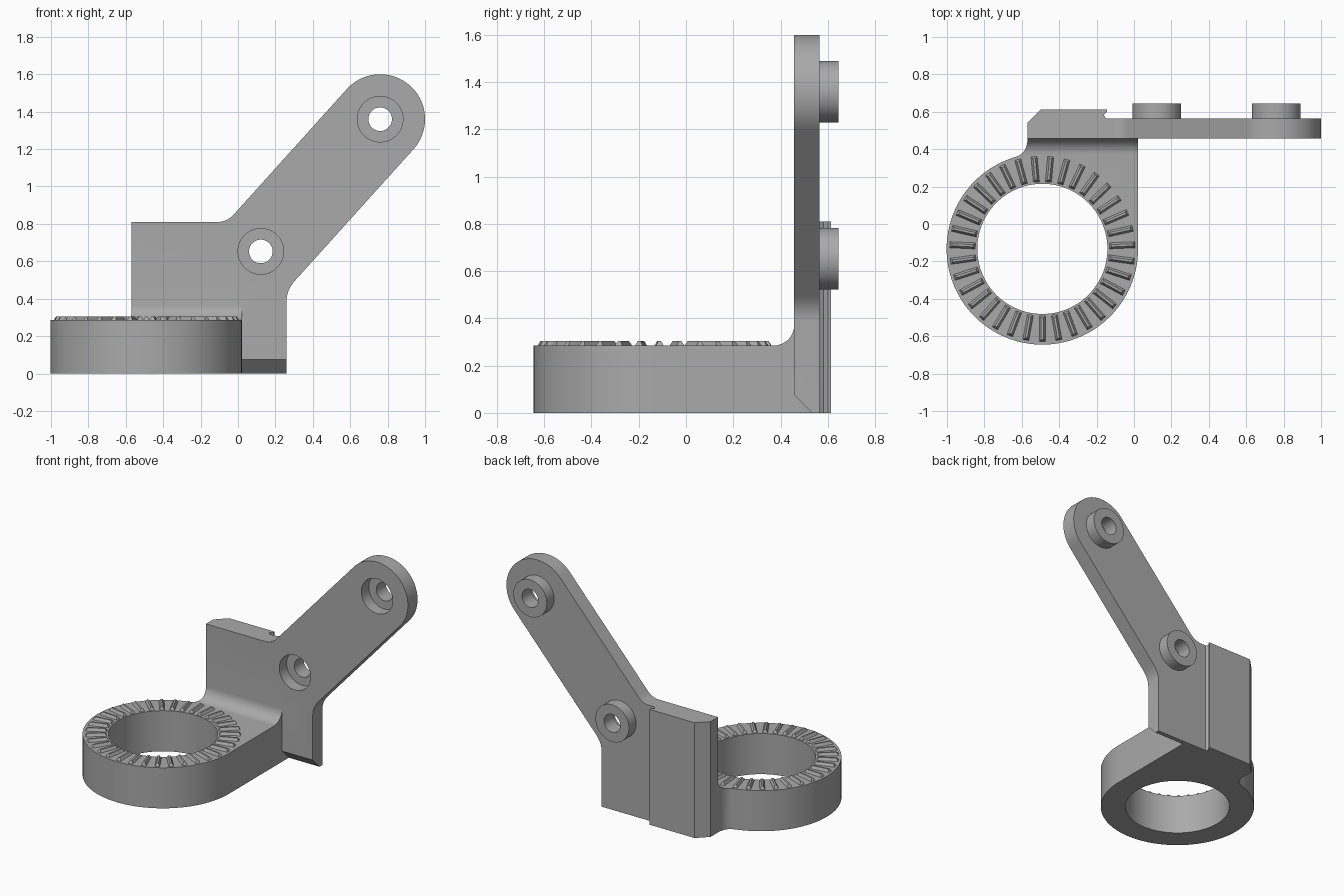
import bpy, bmesh
from math import cos, sin, pi, radians
from mathutils import Vector, Matrix

cube = bpy.data.objects.get("Cube")
if cube:
    bpy.data.objects.remove(cube, do_unlink=True)

grey = bpy.data.materials.new("grey plastic")
grey.use_nodes = True
colour = (0.4, 0.4, 0.4, 1)
grey.diffuse_color = colour
grey.node_tree.nodes["Principled BSDF"].inputs["Base Color"].default_value = colour


def finish(name, bm):
    bmesh.ops.recalc_face_normals(bm, faces=bm.faces)
    mesh = bpy.data.meshes.new(name)
    bm.to_mesh(mesh)
    bm.free()
    mesh.materials.append(grey)
    ob = bpy.data.objects.new(name, mesh)
    bpy.context.collection.objects.link(ob)
    return ob


def prism(name, profile, axis, start, end):
    """Extrude a closed 2D profile along an axis."""
    place = {"x": lambda p, h: (h, p[0], p[1]),
             "y": lambda p, h: (p[0], h, p[1]),
             "z": lambda p, h: (p[0], p[1], h)}[axis]
    bm = bmesh.new()
    low = [bm.verts.new(place(p, start)) for p in profile]
    high = [bm.verts.new(place(p, end)) for p in profile]
    bm.faces.new(low)
    bm.faces.new(high)
    for i in range(len(low)):
        j = (i + 1) % len(low)
        bm.faces.new((low[i], low[j], high[j], high[i]))
    return finish(name, bm)


def arc(cx, cy, r, a0, a1, n):
    angles = [radians(a0 + (a1 - a0) * i / n) for i in range(n + 1)]
    return [(cx + r * cos(a), cy + r * sin(a)) for a in angles]


def curve(a, b, c, n=8):
    """Blend from a to c around the corner b."""
    a, b, c = Vector(a), Vector(b), Vector(c)
    return [tuple(a * (1 - t) ** 2 + b * 2 * t * (1 - t) + c * t * t)
            for t in (i / n for i in range(n + 1))]


def disc(cx, cy, r, n=64):
    return arc(cx, cy, r, 0, 360 - 360 / n, n - 1)


def combine(ob, other, operation):
    mod = ob.modifiers.new("combine", "BOOLEAN")
    mod.operation, mod.object, mod.solver = operation, other, "EXACT"
    graph = bpy.context.evaluated_depsgraph_get()
    mesh = bpy.data.meshes.new_from_object(ob.evaluated_get(graph))
    ob.modifiers.clear()
    ob.data = mesh
    bpy.data.objects.remove(other, do_unlink=True)


CX, CY, TOP = -0.49, -0.133, 0.285
FRONT, BACK = 0.458, 0.565

# Ring body with a straight right side and a curved neck on the left
outline = arc(CX, CY, 0.512, 0, -254, 72)
outline += curve(outline[-1], (-0.572, 0.378), (-0.569, 0.455))[1:]
outline += [(-0.569, 0.48), (0.022, 0.48)]
ring = prism("ring_mount", outline, "z", 0, 0.372)
clear = [(-1, TOP)] + arc(0.371, 0.372, 0.087, -90, 0, 10) + [(FRONT, 0.6), (-1, 0.6)]
combine(ring, prism("top_cutter", clear, "x", -1.2, 0.3), "DIFFERENCE")
combine(ring, prism("bore_cutter", disc(CX, CY, 0.348, 96), "z", -0.1, 0.6), "DIFFERENCE")

# Upright plate with the slanted arm
along = Vector((0.67, 0.743))
tip = Vector((0.76, 1.36))
shape = [(-0.54, 0), (0.26, 0)]
shape += curve((0.26, 0.39), (0.26, 0.447), (0.305, 0.497))
shape += arc(tip.x, tip.y, 0.24, -42, 138, 40)
shape += curve((-0.02, 0.853), (-0.059, 0.81), (-0.11, 0.81))
shape += [(-0.54, 0.81)]
bracket = prism("bracket", shape, "y", FRONT, BACK)
wedge = [(FRONT - 0.02, -0.02), (0.553, -0.02), (FRONT - 0.02, 0.095)]
combine(bracket, prism("edge_cutter", wedge, "x", 0.022, 0.4), "DIFFERENCE")

# Thick rail pad with a bevelled left edge and undercut right edge
pad = [(-0.57, FRONT), (-0.57, 0.54), (-0.497, 0.613), (-0.145, 0.613),
       (-0.145, 0.6), (-0.162, 0.583), (-0.15, 0.563), (-0.15, FRONT)]
combine(bracket, prism("rail_pad", pad, "z", 0, 0.81), "UNION")

# Rear bosses with stepped screw holes
for x, z in ((0.122, 0.653), (tip.x, tip.y)):
    combine(bracket, prism("boss", disc(x, z, 0.13), "y", 0.55, 0.645), "UNION")
    combine(bracket, prism("hole", disc(x, z, 0.063), "y", 0.3, 0.8), "DIFFERENCE")
    combine(bracket, prism("recess", disc(x, z, 0.122), "y", 0.3, 0.54), "DIFFERENCE")

combine(bracket, ring, "UNION")

# Radial grip ridges with sloped sides and ends
bm = bmesh.new()
count = 35
for i in range(count):
    spin = Matrix.Translation((CX, CY, 0)) @ Matrix.Rotation(-pi / 2 + i * 2 * pi / count, 4, "Z")

    def loop(r0, r1, w, z):
        return [bm.verts.new(spin @ Vector(p)) for p in
                ((r0, -w, z), (r1, -w, z), (r1, w, z), (r0, w, z))]
    base = loop(0.356, 0.498, 0.019, TOP - 0.005)
    crest = loop(0.37, 0.484, 0.006, 0.304)
    bm.faces.new(crest)
    bm.faces.new(base)
    for k in range(4):
        m = (k + 1) % 4
        bm.faces.new((base[k], base[m], crest[m], crest[k]))
finish("grip_ridges", bm)

# Smooth the round walls and keep the edges crisp
bpy.ops.object.select_all(action="DESELECT")
bracket.select_set(True)
bpy.context.view_layer.objects.active = bracket
bpy.ops.object.shade_smooth_by_angle(angle=radians(25))
